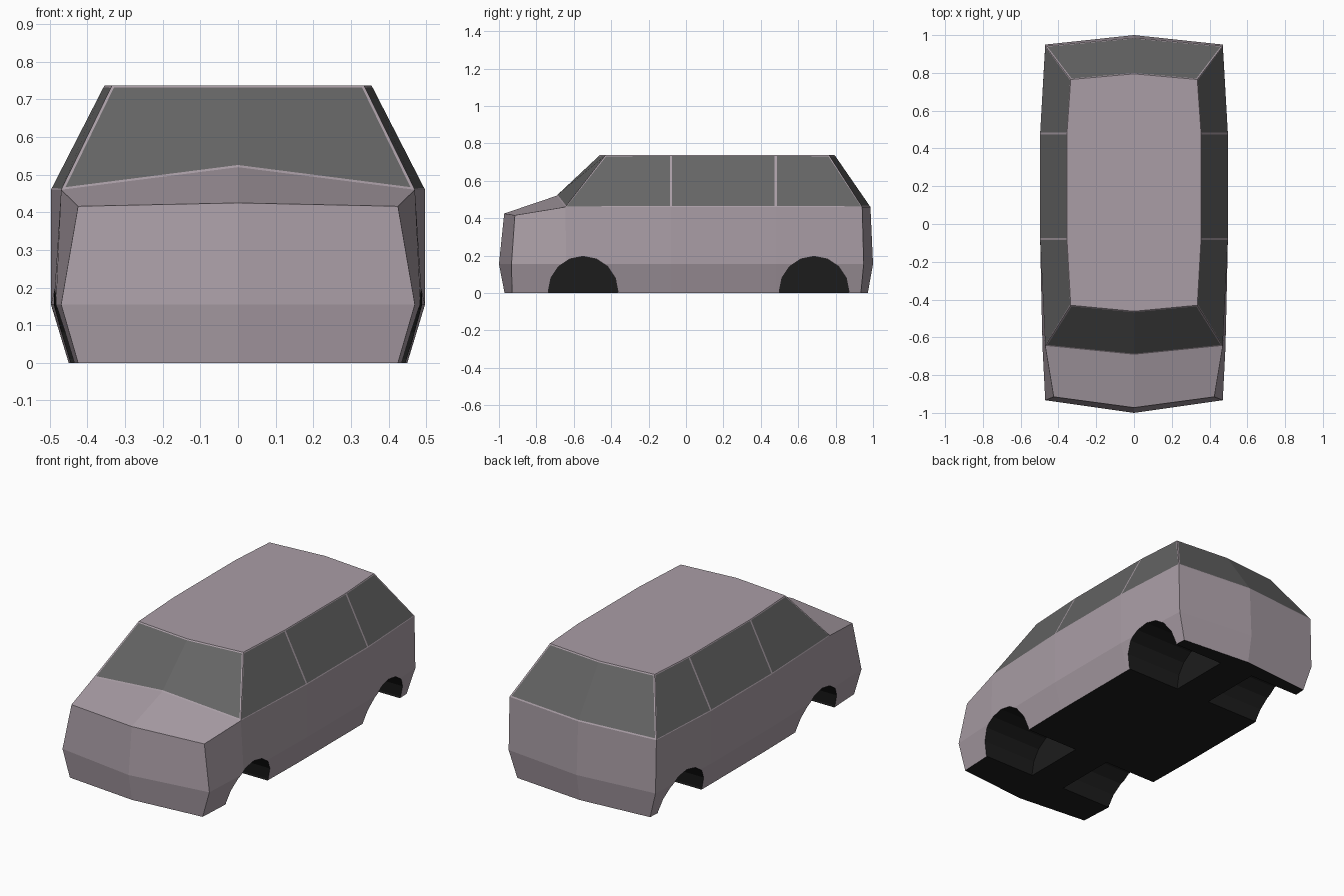
import bpy, bmesh
from math import pi

if "Cube" in bpy.data.objects:
    bpy.data.objects.remove(bpy.data.objects["Cube"])


def material(name, rgb):
    m = bpy.data.materials.new(name)
    m.diffuse_color = (*rgb, 1)
    m.use_nodes = True
    m.node_tree.nodes["Principled BSDF"].inputs["Base Color"].default_value = m.diffuse_color
    return m


paint = material("paint", (0.40, 0.34, 0.38))
glass = material("glass", (0.13, 0.13, 0.13))
dark = material("dark", (0.012, 0.012, 0.012))

# Half outlines, nose centre round to tail centre
sill = [(0, -.97, 0), (.425, -.93, 0), (.44, -.64, 0), (.45, -.08, 0),
        (.45, .48, 0), (.425, .935, 0), (0, .972, 0)]
bumper = [(0, -1, .155), (.47, -.933, .155), (.485, -.64, .155), (.497, -.08, .155),
          (.497, .48, .155), (.47, .95, .155), (0, 1, .155)]
belt = [(0, -.972, .425), (.425, -.915, .416), (.47, -.645, .46), (.497, -.08, .46),
        (.497, .48, .46), (.47, .942, .46), (0, .986, .46)]
cowl = (0, -.692, .52)
roof = [(0, -.462, .737), (.335, -.43, .737), (.355, -.08, .737),
        (.355, .48, .737), (.335, .765, .737), (0, .795, .737)]

# Body shell, one half at a time
bm = bmesh.new()
side_glass, front_glass, rear_glass = [], [], []
verts = {}


def face(points, s, mat=0):
    vs = []
    for x, y, z in points:
        key = (x * s + 0.0, y, z)
        if key not in verts:
            verts[key] = bm.verts.new(key)
        vs.append(verts[key])
    f = bm.faces.new(vs)
    f.material_index = mat
    return f


for s in (1, -1):
    for low, high in ((sill, bumper), (bumper, belt)):
        for i in range(6):
            face([low[i], low[i + 1], high[i + 1], high[i]], s)
    face([belt[0], belt[1], belt[2], cowl], s)
    front_glass.append(face([cowl, belt[2], roof[1], roof[0]], s))
    for i in (2, 3, 4):
        side_glass.append(face([belt[i], belt[i + 1], roof[i], roof[i - 1]], s))
    rear_glass.append(face([belt[5], belt[6], roof[5], roof[4]], s))
    face(roof, s)
    face(sill, s, 2)
bmesh.ops.recalc_face_normals(bm, faces=bm.faces[:])

# Window panes inside thin painted frames
bmesh.ops.inset_individual(bm, faces=side_glass, thickness=.008)
for pane in (front_glass, rear_glass):
    bmesh.ops.inset_region(bm, faces=pane, thickness=.008, use_even_offset=True)
for f in side_glass + front_glass + rear_glass:
    f.material_index = 1

mesh = bpy.data.meshes.new("car_body")
bm.to_mesh(mesh)
bm.free()
for m in (paint, glass, dark):
    mesh.materials.append(m)
body = bpy.data.objects.new("car_body", mesh)
bpy.context.collection.objects.link(body)

# Wheel wells
bpy.context.view_layer.update()
for y in (-.55, .685):
    for s in (1, -1):
        bpy.ops.mesh.primitive_cylinder_add(vertices=16, radius=.186, depth=.5,
                                            location=(s * .36, y, .01),
                                            rotation=(0, pi / 2, 0))
        cutter = bpy.context.object
        cutter.name = "wheel_well_cutter"
        cutter.hide_render = True
        cutter.data.materials.append(dark)
        mod = body.modifiers.new("wheel_well", 'BOOLEAN')
        mod.operation = 'DIFFERENCE'
        mod.solver = 'EXACT'
        mod.material_mode = 'TRANSFER'
        mod.object = cutter
        bpy.context.view_layer.objects.active = body
        bpy.ops.object.modifier_apply(modifier=mod.name)
        bpy.data.objects.remove(cutter)
